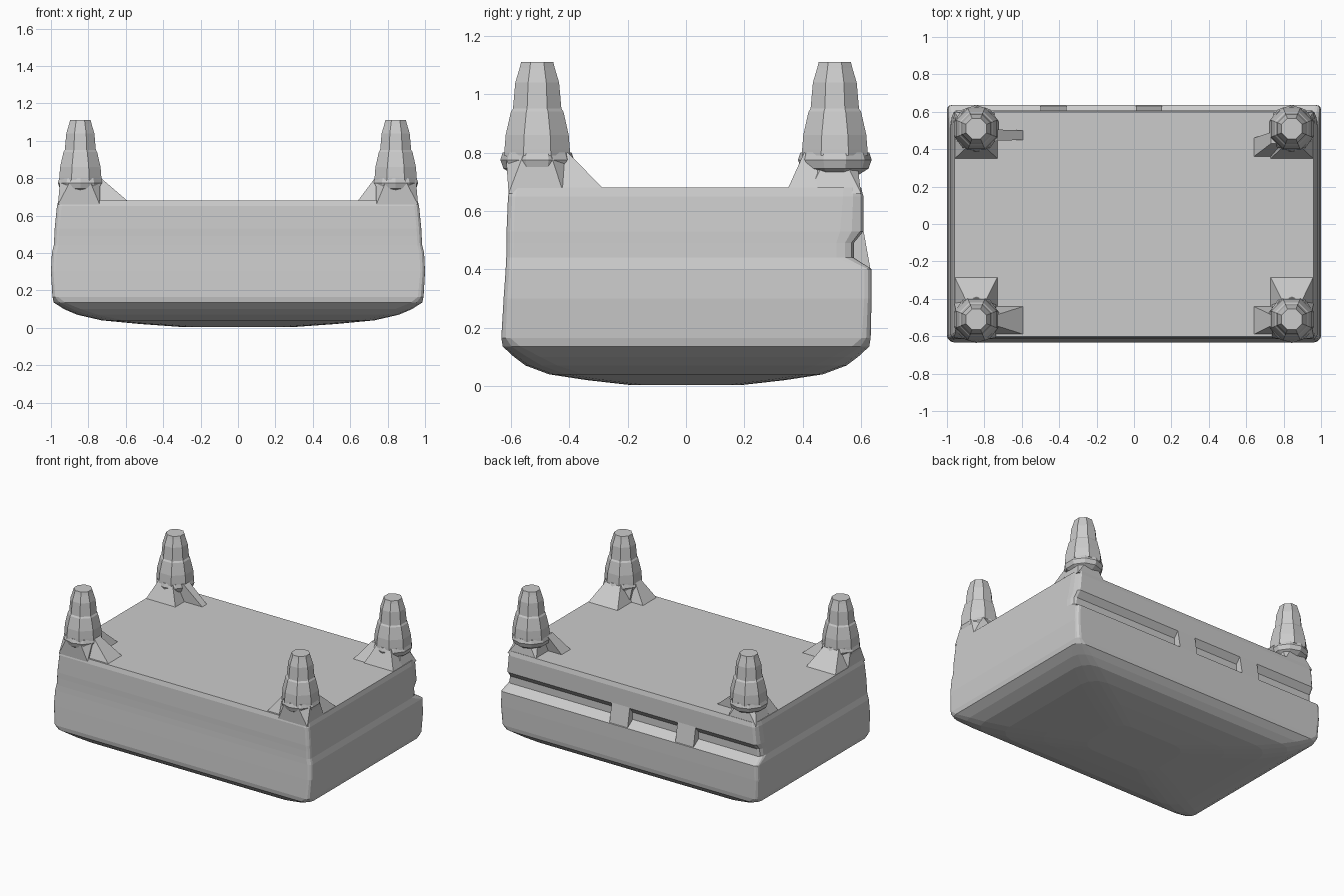
import bpy, bmesh, math
from mathutils import Vector

if "Cube" in bpy.data.objects:
    bpy.data.objects.remove(bpy.data.objects["Cube"])


def finish(bm, name):
    bmesh.ops.recalc_face_normals(bm, faces=bm.faces)
    me = bpy.data.meshes.new(name)
    bm.to_mesh(me)
    bm.free()
    ob = bpy.data.objects.new(name, me)
    bpy.context.collection.objects.link(ob)
    return ob


def loft(name, rings):
    bm = bmesh.new()
    loops = [[bm.verts.new(p) for p in ring] for ring in rings]
    n = len(loops[0])
    for a, b in zip(loops, loops[1:]):
        for i in range(n):
            j = (i + 1) % n
            bm.faces.new((a[i], a[j], b[j], b[i]))
    bm.faces.new(loops[0][::-1])
    bm.faces.new(loops[-1])
    return finish(bm, name)


def hull(name, points):
    bm = bmesh.new()
    for p in points:
        bm.verts.new(p)
    res = bmesh.ops.convex_hull(bm, input=bm.verts)
    junk = {g for g in res["geom_interior"] if isinstance(g, bmesh.types.BMVert)}
    bmesh.ops.delete(bm, geom=list(junk), context='VERTS')
    return finish(bm, name)


def circle(x, y, z, r, n=8):
    r /= math.cos(math.pi / n)
    return [Vector((x + r * math.cos(2 * math.pi * (i + .5) / n),
                    y + r * math.sin(2 * math.pi * (i + .5) / n), z)) for i in range(n)]


def rounded(z, hx, yf, yb, front, back):
    """Rectangle with elliptical corners; front/back are (rx, ry)."""
    pts = []
    for k, (sx, sy) in enumerate([(1, 1), (-1, 1), (-1, -1), (1, -1)]):
        rx, ry = back if sy > 0 else front
        y0 = yb - ry if sy > 0 else yf + ry
        for s in range(4):
            t = math.pi / 2 * (k + s / 3)
            pts.append(Vector((sx * (hx - rx) + rx * math.cos(t),
                               y0 + ry * math.sin(t), z)))
    return pts


# Main body standing on its padded, domed face, with a groove along the back
levels = [
    (0.005, .28, .19, .19, .10, None),
    (0.02, .52, .34, .34, .12, None),
    (0.04, .73, .47, .47, .12, None),
    (0.07, .86, .55, .55, .11, None),
    (0.10, .93, .59, .59, .09, None),
    (0.135, .985, .628, .628, .06, None),
    (0.165, .992, .633, .633, .03, None),
    (0.30, 1.0, .625, .636, .025, None),
    (0.40, .995, .618, .636, .025, None),
    (0.44, .985, .616, .575, .025, (.03, .06)),
    (0.49, .982, .615, .575, .025, (.03, .06)),
    (0.53, .98, .615, .608, .025, (.03, .08)),
    (0.65, .968, .610, .608, .025, (.03, .07)),
    (0.68, .960, .602, .600, .025, (.03, .06)),
]
body = loft("padded_body", [rounded(z, hx, -yf, yb, (r, r), bk or (r, r))
                            for z, hx, yf, yb, r, bk in levels])
for v in body.data.vertices:
    if v.co.z < .006:
        v.co.z = 0.003

# Two tabs bridging the back groove
for x in (.08, -.43):
    hull("groove_tab", [(x + dx, y, z) for dx in (-.07, .07)
                        for y, z in ((.56, .39), (.634, .39), (.607, .54), (.56, .54))])

# Legs with mounting posts and sloping brackets at each corner
for sx in (-1, 1):
    for sy in (-1, 1):
        cx, cy = sx * .843, sy * .51
        front = sy < 0

        # Tapered leg
        prof = [(.79, .113), (.81, .112), (.86, .108), (.94, .09), (.95, .083),
                (1.04, .075), (1.09, .06), (1.11, .055)]
        loft("leg", [circle(cx, cy, z, r) for z, r in prof])

        # Collar under the leg
        loft("leg_collar", [circle(cx, cy, z, r, 10) for z, r in
                            ((.725, .08), (.745, .11), (.775, .12), (.80, .112))])

        # Post flaring from the leg to the body corner
        oy = .608 if front else .60
        top = circle(cx, cy, .80, .108) if front else circle(cx, cy, .78, .075)
        base = [(sx * x, sy * y, .66) for x in (.74, .962) for y in (.42, oy)]
        hull("corner_post", top + [Vector(p) for p in base])

        # Bracket running along the short side
        yend = .285 if front else .35
        hull("side_bracket",
             [(sx * x, sy * y, z) for x in (.73, .958)
              for y, z in ((yend, .678), (.45, .678))] +
             [(sx * x, sy * y, .80) for x in (.79, .90) for y in (.405, .45)])

        # Bracket running along the long side
        xend = .59 if sx < 0 else .64
        y0, y1 = (.44, .59) if front else ((.45, .50) if sx < 0 else (.36, .46))
        ym = (y0 + y1) / 2 if front or sx < 0 else .46
        hull("long_bracket",
             [(sx * x, sy * y, .678) for x in (xend, .80) for y in (y0, y1)] +
             [(sx * x, sy * y, .80) for x in (.732, .80) for y in (ym - .03, ym + .03)])
